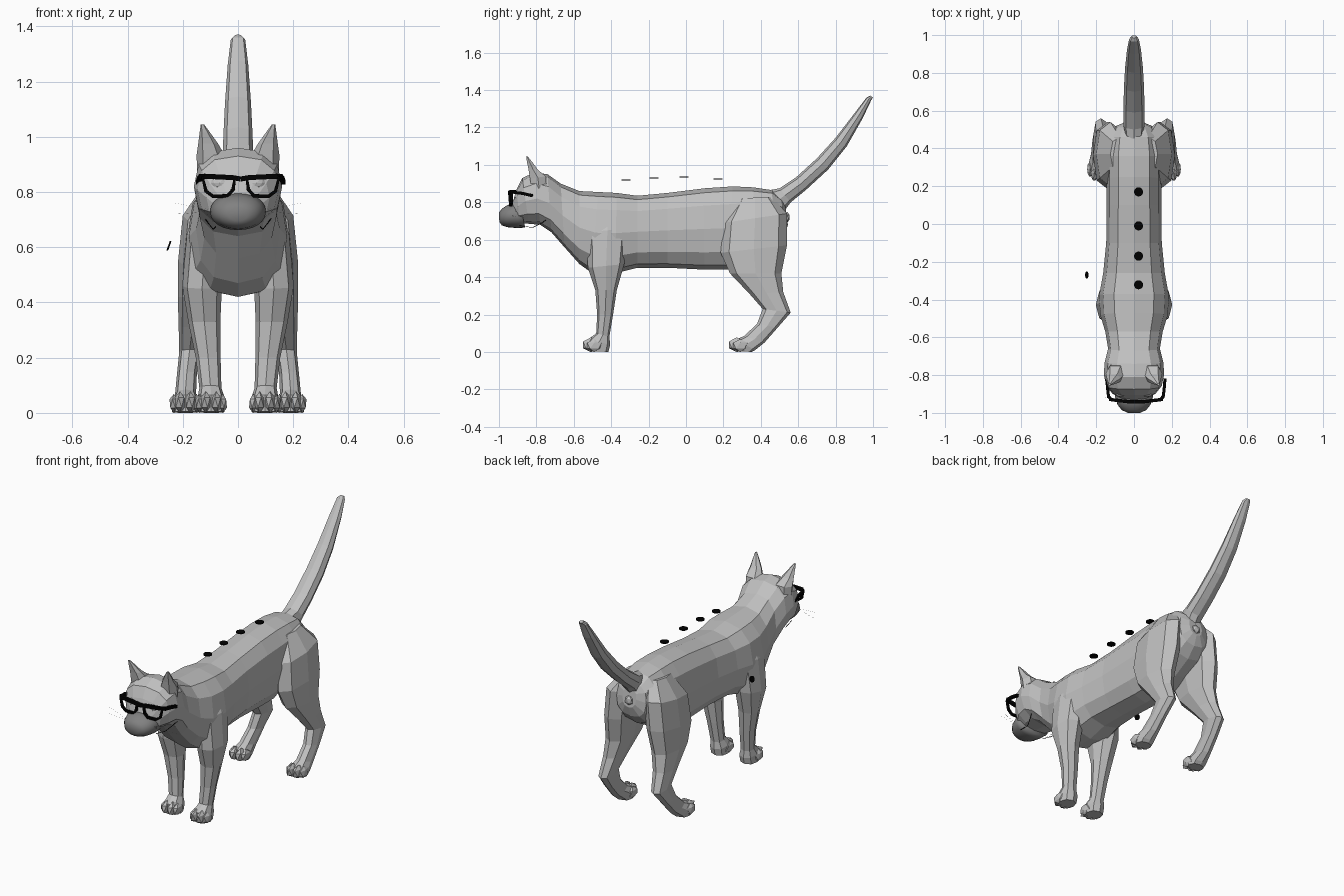
import bpy, bmesh, math
from mathutils import Vector, Matrix

if "Cube" in bpy.data.objects:
    bpy.data.objects.remove(bpy.data.objects["Cube"], do_unlink=True)


def material(name, grey):
    mat = bpy.data.materials.new(name)
    mat.use_nodes = True
    colour = (grey, grey, grey, 1)
    mat.diffuse_color = colour
    mat.node_tree.nodes["Principled BSDF"].inputs["Base Color"].default_value = colour
    return mat


FUR = material("grey fur", 0.53)
CLOTH = material("dark grey cloth", 0.22)
BLACK = material("black plastic", 0)


def finish(name, bm, mat, mirror=False, smooth=False):
    """Turn a bmesh into an object, mirrored across x when asked."""
    if mirror:
        extra = bmesh.ops.duplicate(bm, geom=bm.verts[:] + bm.edges[:] + bm.faces[:])["geom"]
        bmesh.ops.scale(bm, vec=(-1, 1, 1),
                        verts=[v for v in extra if isinstance(v, bmesh.types.BMVert)])
    bmesh.ops.recalc_face_normals(bm, faces=bm.faces)
    for face in bm.faces:
        face.smooth = smooth
    mesh = bpy.data.meshes.new(name)
    bm.to_mesh(mesh)
    bm.free()
    mesh.materials.append(mat)
    obj = bpy.data.objects.new(name, mesh)
    bpy.context.collection.objects.link(obj)
    return obj


def loft(name, rings, mat=FUR, sides=12, power=0.85, **options):
    """Skin rings given as (centre x, half width, y, z, opposite y, opposite z)."""
    bm = bmesh.new()
    loops = []
    for x, half, ya, za, yb, zb in rings:
        a, b = Vector((x, ya, za)), Vector((x, yb, zb))
        loop = []
        for i in range(sides):
            t = math.tau * i / sides
            c, s = (math.copysign(abs(f(t)) ** power, f(t)) for f in (math.cos, math.sin))
            loop.append(bm.verts.new((a + b) / 2 + (a - b) / 2 * s + Vector((half * c, 0, 0))))
        loops.append(loop)
    for low, high in zip(loops, loops[1:]):
        for i in range(sides):
            j = (i + 1) % sides
            bm.faces.new((low[i], low[j], high[j], high[i]))
    bm.faces.new(loops[0])
    bm.faces.new(loops[-1])
    return finish(name, bm, mat, **options)


def centred(rings):
    return [(0, *ring) for ring in rings]


def tube(name, paths, radius, mat=BLACK, closed=False):
    """Sweep a thin square rod along each path, on both sides."""
    bm = bmesh.new()
    for path in paths:
        pts = [Vector(p) for p in path]
        loops = []
        for k, p in enumerate(pts):
            before = pts[k - 1] if k or closed else p
            after = pts[(k + 1) % len(pts)] if k < len(pts) - 1 or closed else p
            along = (after - before).normalized()
            up = Vector((0, 1, 0)) if closed else Vector((0, 0, 1))
            u = along.cross(up).normalized()
            v = along.cross(u)
            loops.append([bm.verts.new(p + radius * (u * a + v * b))
                          for a, b in ((1, 1), (-1, 1), (-1, -1), (1, -1))])
        pairs = list(zip(loops, loops[1:]))
        if closed:
            pairs.append((loops[-1], loops[0]))
        else:
            bm.faces.new(loops[0])
            bm.faces.new(loops[-1])
        for low, high in pairs:
            for i in range(4):
                j = (i + 1) % 4
                bm.faces.new((low[i], low[j], high[j], high[i]))
    return finish(name, bm, mat, mirror=True)


def blobs(name, centres, size, mirror=True, detail=1):
    bm = bmesh.new()
    for centre in centres:
        place = Matrix.Translation(centre) @ Matrix.Diagonal((*size, 1))
        bmesh.ops.create_icosphere(bm, subdivisions=detail, radius=1, matrix=place)
    return finish(name, bm, FUR, mirror=mirror)


def disc(name, centre, radius, turn):
    bm = bmesh.new()
    bmesh.ops.create_cone(bm, cap_ends=True, segments=16, radius1=radius, radius2=radius,
                          depth=0.006, matrix=Matrix.Translation(centre) @ turn)
    return finish(name, bm, BLACK)


# Head, neck and trunk: half width, top point, bottom point
loft("head_and_body", centred([
    (.035, -.95, .76, -.95, .7), (.065, -.93, .79, -.92, .69),
    (.115, -.905, .87, -.89, .69), (.147, -.875, .93, -.84, .685),
    (.16, -.81, .96, -.78, .68), (.155, -.74, .95, -.72, .64),
    (.137, -.67, .9, -.65, .56), (.152, -.57, .86, -.57, .47),
    (.178, -.47, .855, -.5, .42), (.184, -.37, .85, -.38, .42),
    (.163, -.26, .835, -.26, .45), (.147, -.1, .85, -.1, .45),
    (.145, .1, .875, .1, .44), (.145, .25, .885, .22, .44),
    (.145, .36, .88, .36, .5), (.13, .46, .865, .47, .56),
    (.1, .51, .82, .525, .62), (.045, .53, .79, .545, .68)]), power=0.8)

# Tail
loft("tail", centred([
    (.045, .42, .86, .5, .72), (.057, .5, .875, .56, .8),
    (.056, .59, .935, .64, .865), (.053, .7, 1.035, .76, .975),
    (.047, .8, 1.145, .86, 1.1), (.037, .9, 1.275, .945, 1.25),
    (.026, .965, 1.36, .99, 1.345), (.012, .985, 1.37, 1, 1.36)]), sides=8)
blobs("rump_detail", [(0, .54, .72)], (.028, .016, .03), mirror=False)

# Legs
loft("front_legs", [
    (.08, .05, -.47, .77, -.35, .78), (.118, .067, -.53, .64, -.31, .66),
    (.13, .072, -.525, .45, -.33, .47), (.122, .058, -.485, .33, -.37, .33),
    (.108, .045, -.475, .2, -.39, .2), (.1, .04, -.48, .1, -.41, .08),
    (.097, .05, -.525, .065, -.405, .04), (.097, .048, -.525, .005, -.415, 0)],
    sides=8, mirror=True)
loft("hind_legs", [
    (.075, .05, .28, .82, .46, .83), (.125, .075, .2, .69, .54, .74),
    (.14, .077, .185, .53, .54, .57), (.152, .066, .235, .42, .51, .42),
    (.165, .05, .34, .31, .52, .32), (.175, .038, .41, .23, .56, .21),
    (.185, .036, .38, .15, .49, .13), (.19, .038, .31, .085, .42, .05),
    (.191, .05, .265, .065, .37, .01), (.191, .048, .265, .005, .35, 0)],
    sides=8, mirror=True)

# Toes: two large ones in the middle, two set back
for label, x, y in (("front", .097, -.508), ("hind", .191, .272)):
    blobs(label + "_inner_toes", [(x + k * .019, y, .038) for k in (-1, 1)],
          (.021, .05, .04))
    blobs(label + "_outer_toes", [(x + k * .041, y + .018, .034) for k in (-1, 1)],
          (.018, .045, .035))

# Ears
loft("ears", [
    (.098, .05, -.83, .87, -.74, .88), (.099, .051, -.84, .925, -.745, .94),
    (.108, .036, -.845, .975, -.79, .975), (.12, .019, -.852, 1.015, -.82, 1.015),
    (.129, .006, -.855, 1.045, -.845, 1.045)], sides=6, mirror=True)

# Eyes
blobs("eyes", [(.066, -.895, .832)], (.035, .022, .024), detail=2)

# Face mask with its ear loops
loft("face_mask", centred([
    (.035, -1, .745, -.998, .695), (.065, -.985, .765, -.985, .677),
    (.087, -.96, .782, -.955, .667), (.101, -.925, .796, -.9, .662),
    (.1, -.885, .78, -.86, .665)]), CLOTH, sides=24, power=0.95, smooth=True)
tube("mask_loops", [[(.08, -.89, .675), (.09, -.82, .665), (.11, -.77, .69), (.13, -.73, .72)]],
     .0012)

# Glasses, sitting slightly off centre
rim = [(.022, .85), (.028, .808), (.048, .786), (.1, .784), (.126, .803), (.138, .852), (.08, .857)]
rims = tube("glasses_rims", [[(x, -.944 + x * .1, z) for x, z in rim]], .0065, closed=True)
brow = tube("glasses_brow", [[(0, -.942, .847), (.03, -.942, .852), (.13, -.93, .857),
                              (.145, -.912, .855)]], .009)
arms = tube("glasses_arms", [[(.144, -.92, .853), (.15, -.87, .847), (.154, -.82, .835)]], .008)
for part in (rims, brow, arms):
    part.location.x = .01

# Whiskers
tube("whiskers", [[(.07, -.93, .73), (.15, -.92, .725 + .02 * k), (.23, -.9, .72 + .04 * k)]
                  for k in (0, 1)], .0002, FUR)

# Floating buttons
for n, (y, z) in enumerate(((.17, .925), (-.01, .935), (-.17, .93), (-.322, .92))):
    disc(f"back_button_{n + 1}", (.024, y, z), .024, Matrix())
disc("side_button", (-.25, -.27, .605), .018, Matrix.Rotation(math.radians(-70), 4, "Y"))
